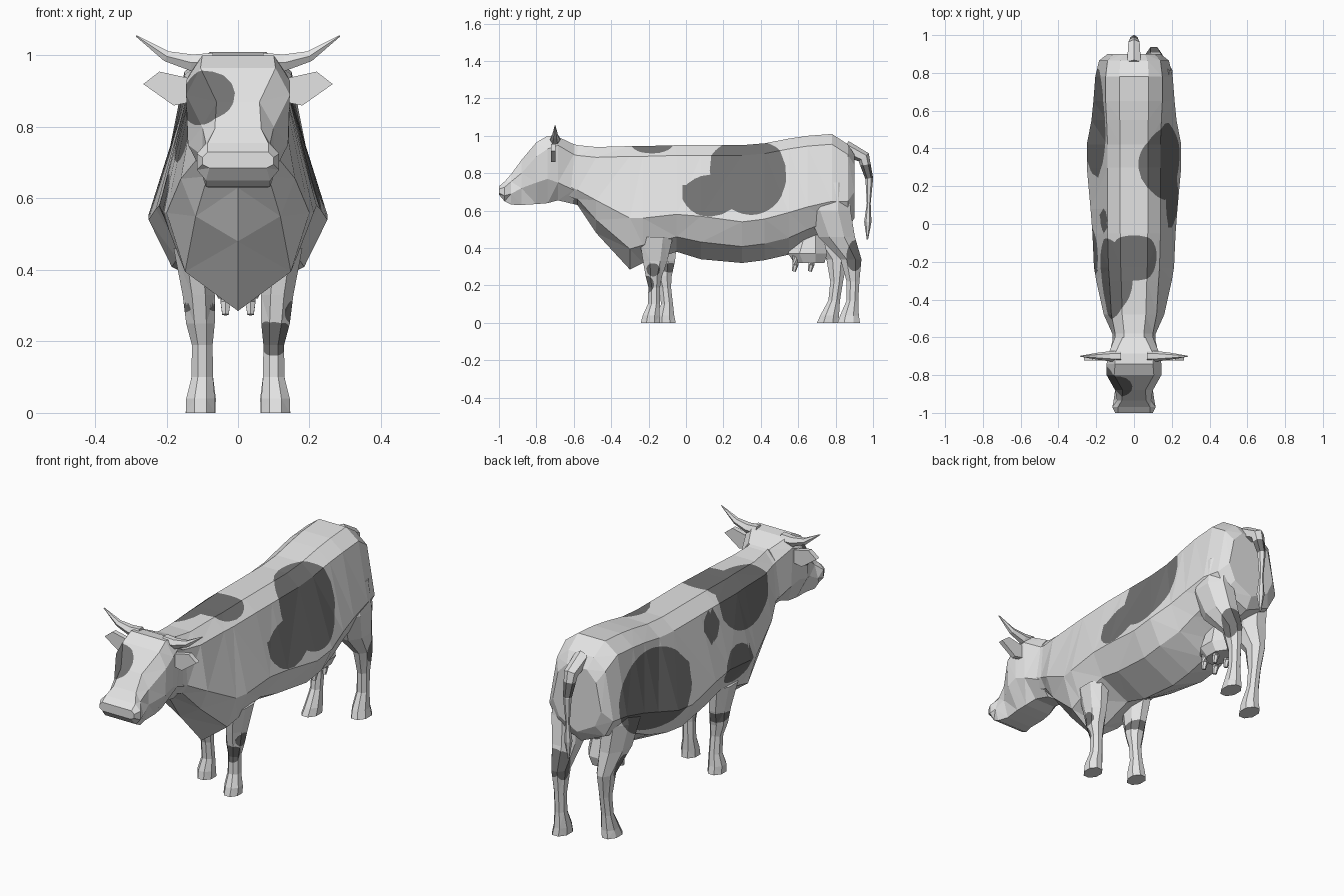
import bpy, bmesh, math
from mathutils import Vector

# ---- materials
def material(name, v):
    m = bpy.data.materials.new(name)
    m.diffuse_color = (v, v, v, 1)
    return m

MATS = [material("white_hide", 0.77), material("dark_patch", 0.17)]

# ---- hide patches: ellipsoids as (centre, radii, tilt in the side view)
PATCHES = [
    ((0.20, 0.33, 0.82), (0.21, 0.205, 0.25), 0.25),     # right flank
    ((0.20, 0.13, 0.68), (0.16, 0.15, 0.115), 0.0),
    ((0.00, -0.18, 0.95), (0.18, 0.12, 0.06), 0.0),      # withers
    ((-0.15, -0.29, 0.86), (0.17, 0.22, 0.16), 0.0),     # left shoulder
    ((-0.22, 0.54, 0.70), (0.13, 0.29, 0.22), 0.0),      # left rump
    ((-0.18, 0.02, 0.82), (0.08, 0.065, 0.075), 0.0),    # left spots
    ((-0.20, -0.14, 0.57), (0.10, 0.12, 0.10), 0.0),
    ((-0.09, -0.83, 0.88), (0.085, 0.13, 0.08), 0.0),    # eye patch
    ((0.14, -0.175, 0.285), (0.035, 0.037, 0.037), 0.0), # leg spots
    ((0.10, -0.20, 0.21), (0.06, 0.035, 0.05), 0.0),
    ((-0.11, -0.10, 0.295), (0.07, 0.07, 0.03), 0.0),
    ((0.12, 0.90, 0.36), (0.09, 0.045, 0.085), 0.0),
    ((-0.14, 0.76, 0.37), (0.06, 0.05, 0.075), 0.0),
    ((0.00, 0.97, 0.81), (0.06, 0.06, 0.04), 0.0),       # tail
]

def radius(p, patch):
    c, r, a = patch
    d = p - Vector(c)
    y = d.y * math.cos(a) + d.z * math.sin(a)
    z = -d.y * math.sin(a) + d.z * math.cos(a)
    return math.sqrt((d.x / r[0])**2 + (y / r[1])**2 + (z / r[2])**2)

def finish(bm, name, cuts=0):
    """Cut the patch outlines into the flat facets and store the object."""
    bmesh.ops.recalc_face_normals(bm, faces=bm.faces[:])
    if cuts:
        bmesh.ops.triangulate(bm, faces=bm.faces[:])
        bmesh.ops.subdivide_edges(bm, edges=bm.edges[:], cuts=cuts, use_grid_fill=True)
        bmesh.ops.triangulate(bm, faces=bm.faces[:])
        for patch in PATCHES:
            crossing = []
            for e in bm.edges:
                a, b = (radius(v.co, patch) for v in e.verts)
                if (a - 1) * (b - 1) < 0:
                    crossing.append((e, e.verts[0], (1 - a) / (b - a)))
            new = [bmesh.utils.edge_split(e, v, min(max(t, 0.02), 0.98))[1]
                   for e, v, t in crossing]
            if new:
                bmesh.ops.connect_verts(bm, verts=new)
                bmesh.ops.triangulate(bm, faces=bm.faces[:])
        for f in bm.faces:
            c = f.calc_center_median()
            f.material_index = int(any(radius(c, p) < 1 for p in PATCHES))
    me = bpy.data.meshes.new(name)
    bm.to_mesh(me)
    bm.free()
    for m in MATS:
        me.materials.append(m)
    ob = bpy.data.objects.new(name, me)
    bpy.context.collection.objects.link(ob)
    return ob

def loft(name, rings, cuts=0):
    """Skin closed rings of points, with end caps."""
    bm = bmesh.new()
    loops = [[bm.verts.new(p) for p in ring] for ring in rings]
    n = len(loops[0])
    for a, b in zip(loops, loops[1:]):
        for i in range(n):
            j = (i + 1) % n
            bm.faces.new((a[i], a[j], b[j], b[i]))
    bm.faces.new(loops[0])
    bm.faces.new(loops[-1])
    return finish(bm, name, cuts)

def mirrored(y, half):
    """Full ring in the xz plane from its +x half."""
    return ([(x, y, z) for x, z in half]
            + [(-x, y, z) for x, z in reversed(half) if x > 0])

def oval(c, rx, ry, n=8, axis=Vector((0, 0, 1))):
    q = Vector((0, 0, 1)).rotation_difference(axis)
    k = 1 / math.cos(math.pi / n)
    return [Vector(c) + q @ Vector((rx * k * math.cos((i + .5) * math.tau / n),
                                    ry * k * math.sin((i + .5) * math.tau / n), 0))
            for i in range(n)]

def tube(name, path, radii, n=6, cuts=0):
    pts = [Vector(p) for p in path]
    rings = []
    for i, p in enumerate(pts):
        axis = (pts[min(i + 1, len(pts) - 1)] - pts[max(i - 1, 0)]).normalized()
        rings.append(oval(p, radii[i], radii[i], n, axis))
    return loft(name, rings, cuts)

# ---- trunk: y, back z, shoulder half width, flank half width, flank z, belly z
trunk = [
    (-0.66, 0.97, 0.10, 0.11, 0.75, 0.65), (-0.58, 0.95, 0.10, 0.115, 0.71, 0.63),
    (-0.48, 0.94, 0.12, 0.16, 0.655, 0.48), (-0.30, 0.945, 0.13, 0.20, 0.56, 0.285),
    (-0.23, 0.945, 0.135, 0.212, 0.56, 0.32), (-0.05, 0.95, 0.14, 0.22, 0.58, 0.38),
    (0.08, 0.95, 0.14, 0.23, 0.57, 0.34), (0.30, 0.95, 0.14, 0.25, 0.54, 0.32),
    (0.42, 0.96, 0.14, 0.25, 0.555, 0.335), (0.55, 0.985, 0.145, 0.225, 0.59, 0.365),
    (0.65, 1.0, 0.15, 0.215, 0.62, 0.42), (0.78, 1.01, 0.15, 0.205, 0.65, 0.48),
    (0.865, 0.955, 0.14, 0.185, 0.65, 0.50), (0.90, 0.90, 0.11, 0.14, 0.70, 0.56),
]
loft("body", [mirrored(y, [(ws * .52, zt), (ws, zt - .055), (wm, zm),
                           (wm * .74, zm + .6 * (zb - zm)), (0, zb)])
              for y, zt, ws, wm, zm, zb in trunk], cuts=3)

# ---- head: y, then half widths and heights from crown to jaw
head = [
    (-0.60, (.06, .955), (.10, .90), (.11, .71), (.05, .635)),
    (-0.685, (.10, .995), (.135, .95), (.13, .75), (.06, .655)),
    (-0.74, (.10, 1.0), (.145, .93), (.142, .77), (.075, .64)),
    (-0.80, (.105, .965), (.145, .89), (.14, .75), (.08, .635)),
    (-0.88, (.06, .87), (.10, .80), (.10, .72), (.075, .63)),
    (-0.935, (.065, .795), (.09, .755), (.108, .69), (.09, .632)),
    (-0.97, (.085, .755), (.115, .725), (.115, .68), (.09, .65)),
    (-1.0, (.085, .73), (.10, .715), (.10, .695), (.08, .685)),
]
loft("head", [mirrored(r[0], list(r[1:])) for r in head], cuts=3)

# ---- legs: z, centre x, centre y, half width, half depth
front_leg = [(0, .105, -.19, .04, .052), (.04, .105, -.186, .04, .045),
             (.10, .10, -.172, .03, .032), (.19, .10, -.17, .029, .031),
             (.25, .105, -.172, .04, .044), (.33, .11, -.165, .045, .065),
             (.46, .125, -.16, .055, .09)]
hind_leg = [(0, .105, .87, .042, .06), (.04, .10, .874, .038, .05),
            (.12, .10, .89, .028, .031), (.22, .10, .893, .028, .034),
            (.34, .105, .882, .04, .056), (.46, .115, .805, .065, .098),
            (.60, .13, .765, .075, .115), (.75, .12, .77, .065, .10)]
for name, rows, step in (("front_leg", front_leg, .083), ("hind_leg", hind_leg, -.11)):
    for side, label in ((1, "right"), (-1, "left")):
        top = rows[-1][0]
        rings = []
        for z, x, y, rx, ry in rows:
            shift = step * (1 - .7 * z / top) if side < 0 else 0   # mid-stride
            rings.append(oval((side * x, y + shift, z), rx, ry))
        loft(f"{name}_{label}", rings, cuts=3)

# ---- tail with tuft
tube("tail", [(0, .85, .935), (0, .95, .885), (0, .98, .77), (0, .977, .64),
              (0, .972, .54), (0, .97, .445)],
     [.036, .03, .018, .009, .017, .003], n=6, cuts=3)

# ---- udder and teats
loft("udder", [oval((0, y, z), rx, ry) for z, y, rx, ry in
               ((.52, .67, .05, .05), (.37, .65, .08, .105), (.32, .66, .055, .08))])
for side in (1, -1):
    for y in (.585, .67):
        tube("teat", [(side * .035, y, .36), (side * .035, y, .31), (side * .035, y - .008, .275)],
             [.015, .014, .009])

# ---- horns and ears
for side, label in ((1, "right"), (-1, "left")):
    tube(f"horn_{label}", [(side * x, -.70, z) for x, z in
                           ((.07, .98), (.13, .98), (.20, .998), (.285, 1.055))],
         [.027, .023, .015, .002])
    outline = [(.13, .935), (.22, .955), (.265, .92), (.18, .86), (.13, .87)]
    loft(f"ear_{label}", [[(side * x, y, z) for x, z in outline] for y in (-.722, -.697)])
